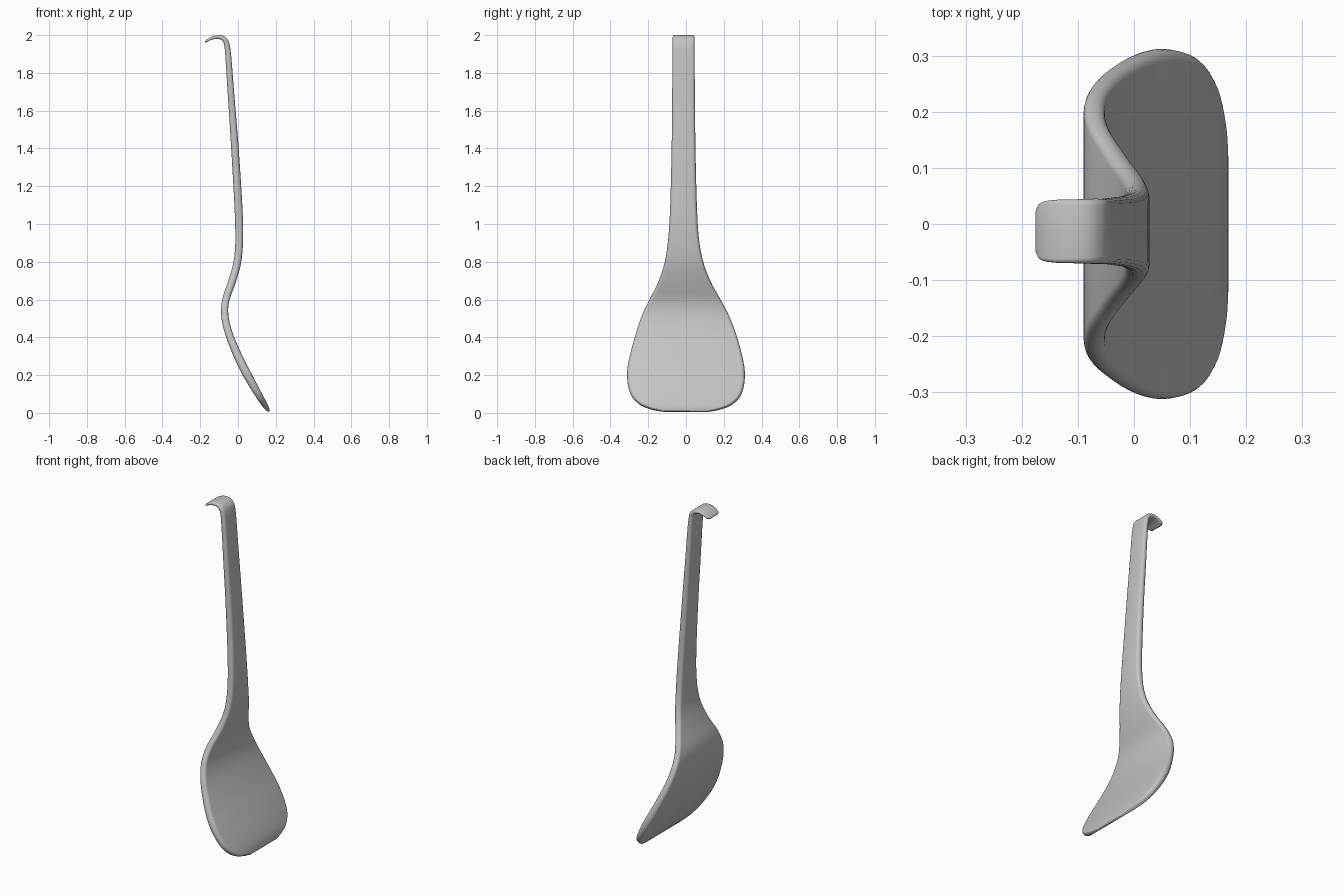
import bpy, bmesh, math
from mathutils import Vector

if "Cube" in bpy.data.objects:
    bpy.data.objects.remove(bpy.data.objects["Cube"])

grey = bpy.data.materials.new("plain_grey")
grey.use_nodes = True
grey.diffuse_color = (0.55, 0.55, 0.55, 1)
grey.node_tree.nodes["Principled BSDF"].inputs["Base Color"].default_value = (0.55, 0.55, 0.55, 1)

# Stations from hook tip to blade edge: x, z, half width, thickness
STATIONS = [
    (-.174, 1.962, .036, .006), (-.165, 1.969, .051, .012), (-.140, 1.983, .056, .016),
    (-.105, 1.990, .057, .020), (-.072, 1.977, .058, .026), (-.055, 1.925, .058, .030),
    (-.038, 1.700, .060, .034), (-.013, 1.350, .064, .040), (.006, 1.000, .075, .042),
    (.000, .820, .097, .040), (-.030, .700, .136, .040), (-.064, .600, .188, .038),
    (-.070, .520, .228, .038), (-.050, .425, .263, .040), (.000, .300, .298, .044),
    (.050, .200, .312, .045), (.104, .105, .296, .038), (.137, .050, .250, .031),
    (.155, .022, .185, .022), (.164, .008, .120, .010),
]
STEPS, CORNER = 4, 4


def smooth_path(points):
    """Catmull-Rom interpolation through the stations."""
    pts = [Vector(p) for p in points]
    out = []
    for i in range(len(pts) - 1):
        a, b, c, d = pts[max(i - 1, 0)], pts[i], pts[i + 1], pts[min(i + 2, len(pts) - 1)]
        for s in range(STEPS):
            t = s / STEPS
            out.append(0.5 * (2 * b + (c - a) * t + (2 * a - 5 * b + 4 * c - d) * t * t
                              + (3 * b - a - 3 * c + d) * t ** 3))
    return out + [pts[-1]]


def section(half, thick):
    """Rounded rectangle, as (across, through) pairs."""
    r = thick * 0.46
    ring = []
    for q, (sx, sy) in enumerate([(1, 1), (-1, 1), (-1, -1), (1, -1)]):
        for k in range(CORNER + 1):
            ang = math.pi / 2 * (q + k / CORNER)
            ring.append((sx * (half - r) + r * math.cos(ang),
                         sy * (thick / 2 - r) + r * math.sin(ang)))
    return ring


# One swept body: hook, handle, neck and blade
bm = bmesh.new()
path = smooth_path(STATIONS)
rings = []
for i, p in enumerate(path):
    tangent = path[min(i + 1, len(path) - 1)] - path[max(i - 1, 0)]
    tangent = Vector((tangent[0], tangent[1])).normalized()
    offset = -0.013 * min(1, max(0, (p[1] - 0.4) / 0.5))
    rings.append([bm.verts.new((p[0] - tangent.y * v, offset + u, p[1] + tangent.x * v))
                  for u, v in section(p[2], p[3])])
for a, b in zip(rings, rings[1:]):
    for j in range(len(a)):
        k = (j + 1) % len(a)
        bm.faces.new((a[j], a[k], b[k], b[j]))
bm.faces.new(rings[0])
bm.faces.new(rings[-1])
bmesh.ops.recalc_face_normals(bm, faces=bm.faces)

mesh = bpy.data.meshes.new("spatula")
bm.to_mesh(mesh)
bm.free()
mesh.materials.append(grey)
spatula = bpy.data.objects.new("spatula", mesh)
bpy.context.collection.objects.link(spatula)
bpy.context.view_layer.objects.active = spatula
spatula.select_set(True)
bpy.ops.object.shade_smooth_by_angle(angle=math.radians(50))
